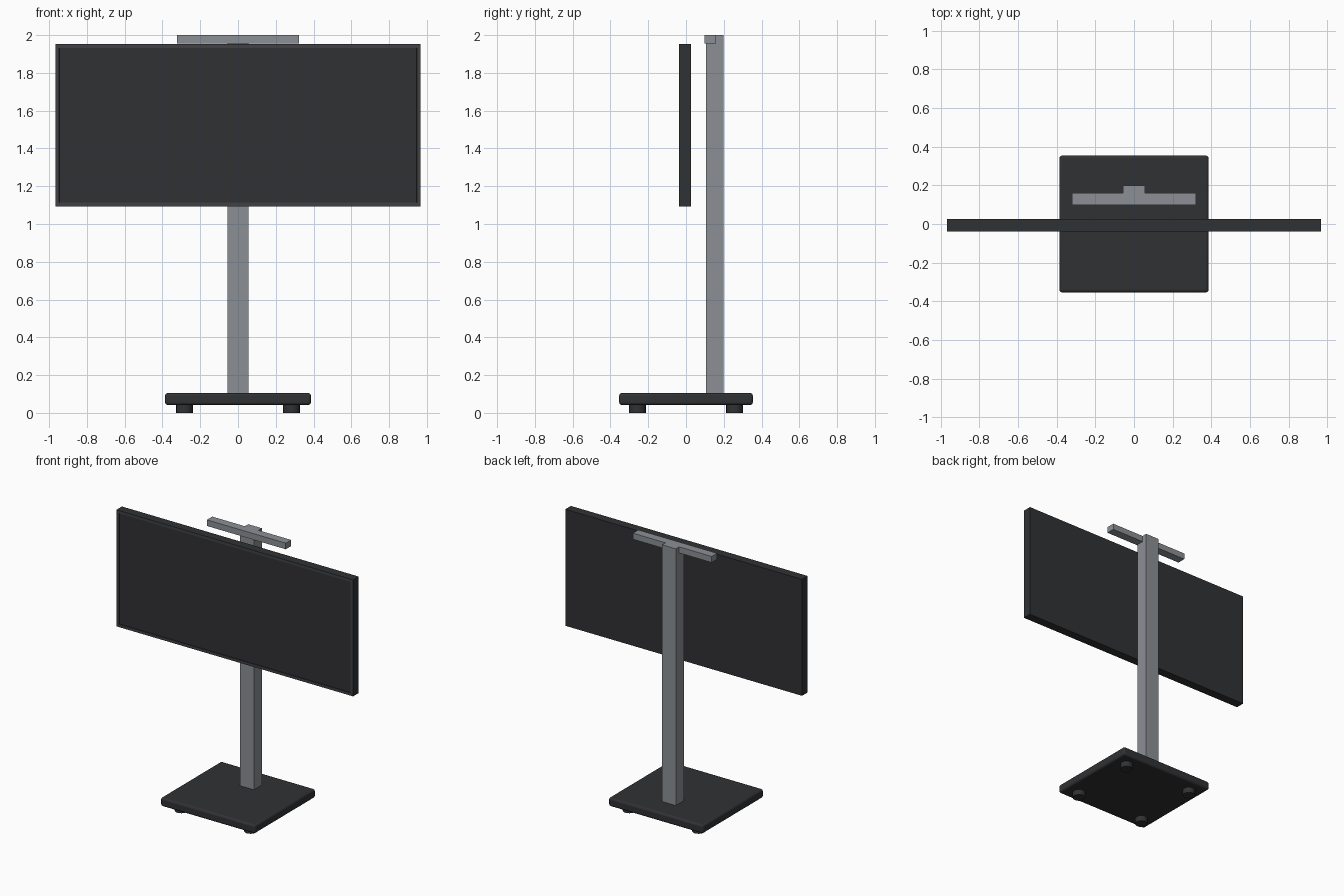
import bpy, bmesh

if "Cube" in bpy.data.objects:
    bpy.data.objects.remove(bpy.data.objects["Cube"])


def material(name, rgb):
    m = bpy.data.materials.new(name)
    m.diffuse_color = (*rgb, 1)
    m.use_nodes = True
    m.node_tree.nodes["Principled BSDF"].inputs["Base Color"].default_value = m.diffuse_color
    return m


DARK = material("dark_plastic", (0.03, 0.031, 0.034))
BEZEL = material("bezel_grey", (0.05, 0.052, 0.058))
METAL = material("grey_metal", (0.26, 0.28, 0.30))


def box(name, lo, hi, mat):
    bm = bmesh.new()
    bmesh.ops.create_cube(bm, size=1)
    for v in bm.verts:
        v.co = [lo[i] if v.co[i] < 0 else hi[i] for i in range(3)]
    mesh = bpy.data.meshes.new(name)
    bm.to_mesh(mesh)
    bm.free()
    mesh.materials.append(mat)
    ob = bpy.data.objects.new(name, mesh)
    bpy.context.collection.objects.link(ob)
    return ob


# Base plate with rounded edges
base = box("base_plate", (-0.386, -0.354, 0.042), (0.386, 0.354, 0.105), DARK)
bev = base.modifiers.new("round", 'BEVEL')
bev.width = 0.014
bev.segments = 3
bpy.context.view_layer.objects.active = base
base.select_set(True)
bpy.ops.object.shade_smooth_by_angle()

# Four round feet
for sx in (-1, 1):
    for sy in (-1, 1):
        bpy.ops.mesh.primitive_cylinder_add(
            vertices=20, radius=0.044, depth=0.046,
            location=(sx * 0.283, sy * 0.257, 0.023))
        foot = bpy.context.object
        foot.name = f"foot_{'left' if sx < 0 else 'right'}_{'front' if sy < 0 else 'back'}"
        foot.data.materials.append(DARK)
        bpy.ops.object.shade_smooth_by_angle()

# Column and top crossbar
box("column", (-0.056, 0.106, 0.10), (0.056, 0.199, 2.0), METAL)
box("top_bar", (-0.322, 0.097, 1.955), (0.322, 0.160, 2.0), METAL)

# Display panel: front face inset into a bezel, screen slightly recessed
panel = box("display_panel", (-0.967, -0.038, 1.093), (0.967, 0.027, 1.953), DARK)
panel.data.materials.append(BEZEL)
bm = bmesh.new()
bm.from_mesh(panel.data)
bm.normal_update()
front = min(bm.faces, key=lambda f: f.calc_center_median().y)
rim = bmesh.ops.inset_region(bm, faces=[front], thickness=0.029)["faces"]
for f in rim:
    f.material_index = 1
bmesh.ops.inset_region(bm, faces=[front], thickness=0.001, depth=-0.005)
bm.to_mesh(panel.data)
bm.free()
